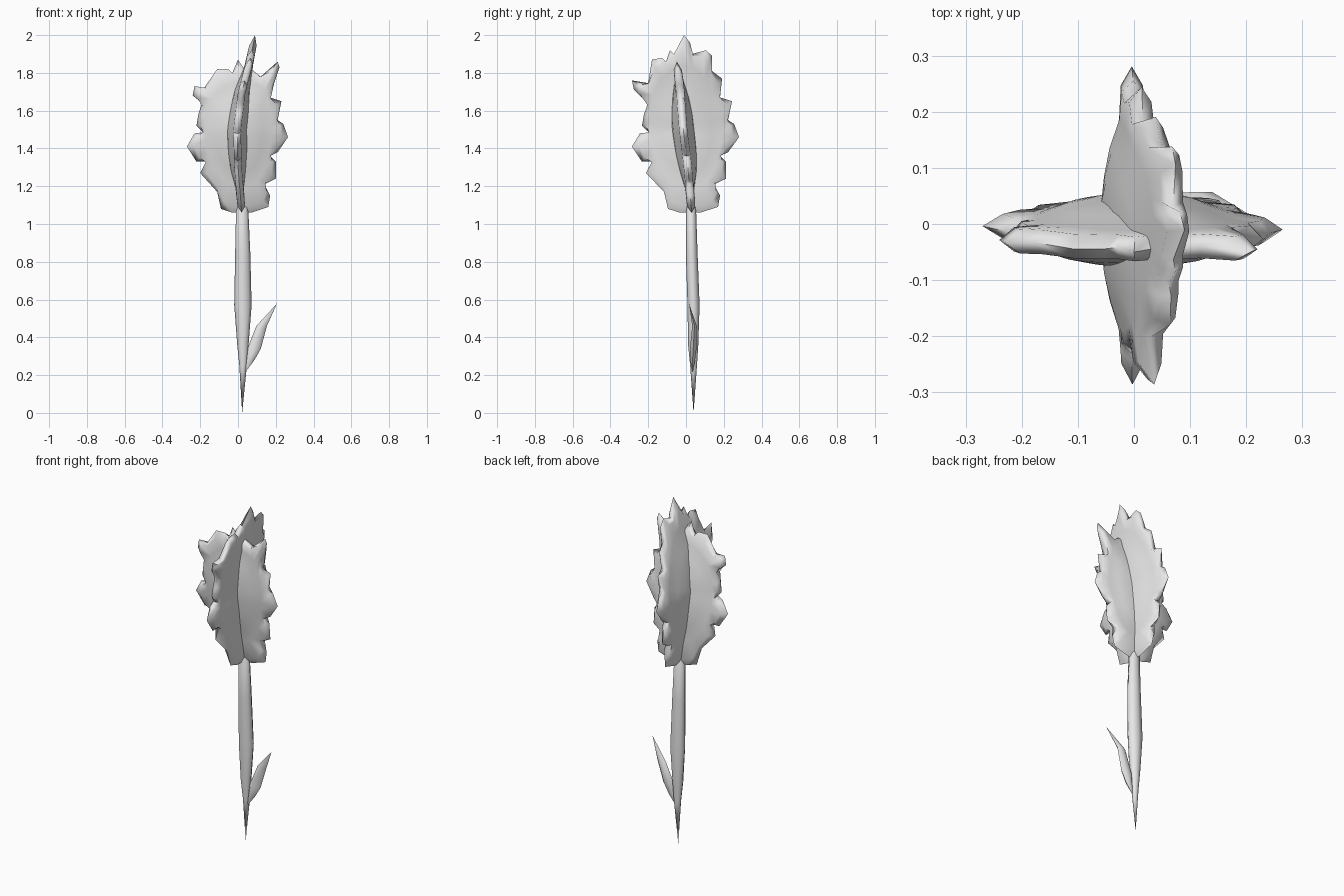
import bpy
import bmesh
import math
from mathutils import Vector

default_cube = bpy.data.objects.get("Cube")
if default_cube:
    bpy.data.objects.remove(default_cube, do_unlink=True)

# One plain grey for everything
grey = bpy.data.materials.new("plain_grey")
grey.use_nodes = True
grey.diffuse_color = (0.8, 0.8, 0.8, 1)
grey.node_tree.nodes["Principled BSDF"].inputs["Base Color"].default_value = grey.diffuse_color


def finish(name, bm, sharp_angle):
    """Turn a bmesh into a named, smooth shaded object."""
    bmesh.ops.recalc_face_normals(bm, faces=bm.faces)
    mesh = bpy.data.meshes.new(name)
    bm.to_mesh(mesh)
    bm.free()
    mesh.materials.append(grey)
    obj = bpy.data.objects.new(name, mesh)
    bpy.context.collection.objects.link(obj)
    bpy.ops.object.select_all(action="DESELECT")
    obj.select_set(True)
    bpy.context.view_layer.objects.active = obj
    bpy.ops.object.shade_smooth_by_angle(angle=math.radians(sharp_angle))
    return obj


def bridge(bm, ring_a, ring_b):
    """Join two closed rings of equal length with quads."""
    count = len(ring_a)
    for i in range(count):
        j = (i + 1) % count
        bm.faces.new((ring_a[i], ring_a[j], ring_b[j], ring_b[i]))


def fan(bm, ring, tip):
    """Close a ring to a single point."""
    for i in range(len(ring)):
        bm.faces.new((ring[i - 1], ring[i], tip))


def loft(name, start, sections, end, sides):
    """Spindle through elliptical sections (x, y, z, radius_x, radius_y)."""
    bm = bmesh.new()
    rings = []
    for x, y, z, radius_x, radius_y in sections:
        ring = []
        for i in range(sides):
            angle = math.tau * i / sides
            ring.append(bm.verts.new((x + radius_x * math.cos(angle),
                                      y + radius_y * math.sin(angle), z)))
        rings.append(ring)
    for lower, upper in zip(rings, rings[1:]):
        bridge(bm, lower, upper)
    fan(bm, rings[0], bm.verts.new(start))
    fan(bm, rings[-1], bm.verts.new(end))
    return finish(name, bm, 60)


def curve_value(keys, z):
    """Linear interpolation through (height, offset) pairs."""
    for (z0, v0), (z1, v1) in zip(keys, keys[1:]):
        if z <= z1:
            blend = max(0, (z - z0) / (z1 - z0))
            return v0 + (v1 - v0) * blend
    return keys[-1][1]


def smoothed(points, passes):
    """Average away the teeth of a closed outline."""
    for _ in range(passes):
        count = len(points)
        points = [(points[i - 1] + points[i] * 2 + points[(i + 1) % count]) / 4
                  for i in range(count)]
    return points


def petal_blade(name, outline, bow, half_thickness, place):
    """Lens shaped toothed blade; place maps (across, depth, height) to 3D."""
    middle = Vector((0, 1.47))
    teeth = [Vector(p) for p in outline]
    soft = smoothed(teeth, 12)
    softer = smoothed(teeth, 3)
    bm = bmesh.new()

    def make_vert(point, depth):
        return bm.verts.new(place(point.x, curve_value(bow, point.y) + depth, point.y))

    rim = [make_vert(p, 0) for p in teeth]
    for side in (-1, 1):
        previous = rim
        # puffed band behind the teeth
        band = [make_vert(middle + (t * 0.5 + s * 0.5 - middle) * 0.94,
                          side * half_thickness * 0.36) for t, s in zip(teeth, softer)]
        bridge(bm, previous, band)
        previous = band
        # smooth belly
        for scale in (0.82, 0.6, 0.38, 0.18):
            depth = side * half_thickness * (1 - scale ** 2) ** 0.8
            ring = [make_vert(middle + (s - middle) * scale, depth) for s in soft]
            bridge(bm, previous, ring)
            previous = ring
        fan(bm, previous, make_vert(middle, side * half_thickness))
    return finish(name, bm, 75)


# Toothed edges shared by both blades, from the base upwards
left_edge = [(-0.03, 1.06), (-0.09, 1.08), (-0.11, 1.17), (-0.2, 1.27), (-0.17, 1.33),
             (-0.22, 1.33), (-0.27, 1.41), (-0.23, 1.48), (-0.18, 1.48), (-0.22, 1.52),
             (-0.21, 1.58), (-0.19, 1.64)]
right_edge = [(0.07, 1.06), (0.16, 1.09), (0.17, 1.15), (0.14, 1.21), (0.2, 1.24),
              (0.2, 1.33), (0.17, 1.36), (0.21, 1.38), (0.265, 1.46), (0.24, 1.53),
              (0.21, 1.55), (0.23, 1.65), (0.17, 1.67)]

# Crowns of teeth, running left to right
low_crown = [(-0.24, 1.68), (-0.23, 1.73), (-0.18, 1.72), (-0.11, 1.82), (-0.05, 1.82),
             (-0.03, 1.8), (0, 1.87), (0.04, 1.81), (0.07, 1.82), (0.12, 1.78),
             (0.21, 1.86), (0.22, 1.83), (0.19, 1.74)]
tall_crown = [(-0.26, 1.71), (-0.27, 1.76), (-0.19, 1.74), (-0.17, 1.87), (-0.12, 1.88),
              (-0.1, 1.86), (-0.08, 1.92), (-0.06, 1.9), (-0.01, 2), (0.02, 1.96),
              (0.03, 1.9), (0.1, 1.92), (0.13, 1.89), (0.13, 1.81), (0.18, 1.77)]


def blade_outline(crown):
    return left_edge + crown + right_edge[::-1]


petal_blade("wide_petal_blade", blade_outline(low_crown),
            [(1.06, 0.03), (1.3, 0.01), (1.5, -0.015), (1.7, -0.03), (1.87, -0.05)],
            0.06, lambda across, depth, height: (across, depth, height))
petal_blade("deep_petal_blade", blade_outline(tall_crown),
            [(1.06, 0.02), (1.3, 0), (1.5, -0.005), (1.7, 0.02), (1.85, 0.06), (2, 0.09)],
            0.055, lambda across, depth, height: (depth, across * 1.06, height))

# Tapering stem with a pointed foot
loft("stem", (0.022, 0.04, 0),
     [(0.027, 0.04, 0.25, 0.02, 0.018), (0.026, 0.038, 0.36, 0.03, 0.027),
      (0.026, 0.04, 0.57, 0.046, 0.032), (0.025, 0.03, 0.85, 0.04, 0.031),
      (0.022, 0.027, 1.09, 0.032, 0.026)],
     (0.022, 0.025, 1.14), 8)

# Single pointed leaf leaning to the left
loft("leaf", (0.035, 0.035, 0.21),
     [(0.065, 0.035, 0.28, 0.022, 0.015), (0.085, 0.038, 0.34, 0.036, 0.02),
      (0.125, 0.045, 0.46, 0.028, 0.014)],
     (0.207, 0.016, 0.58), 6)
